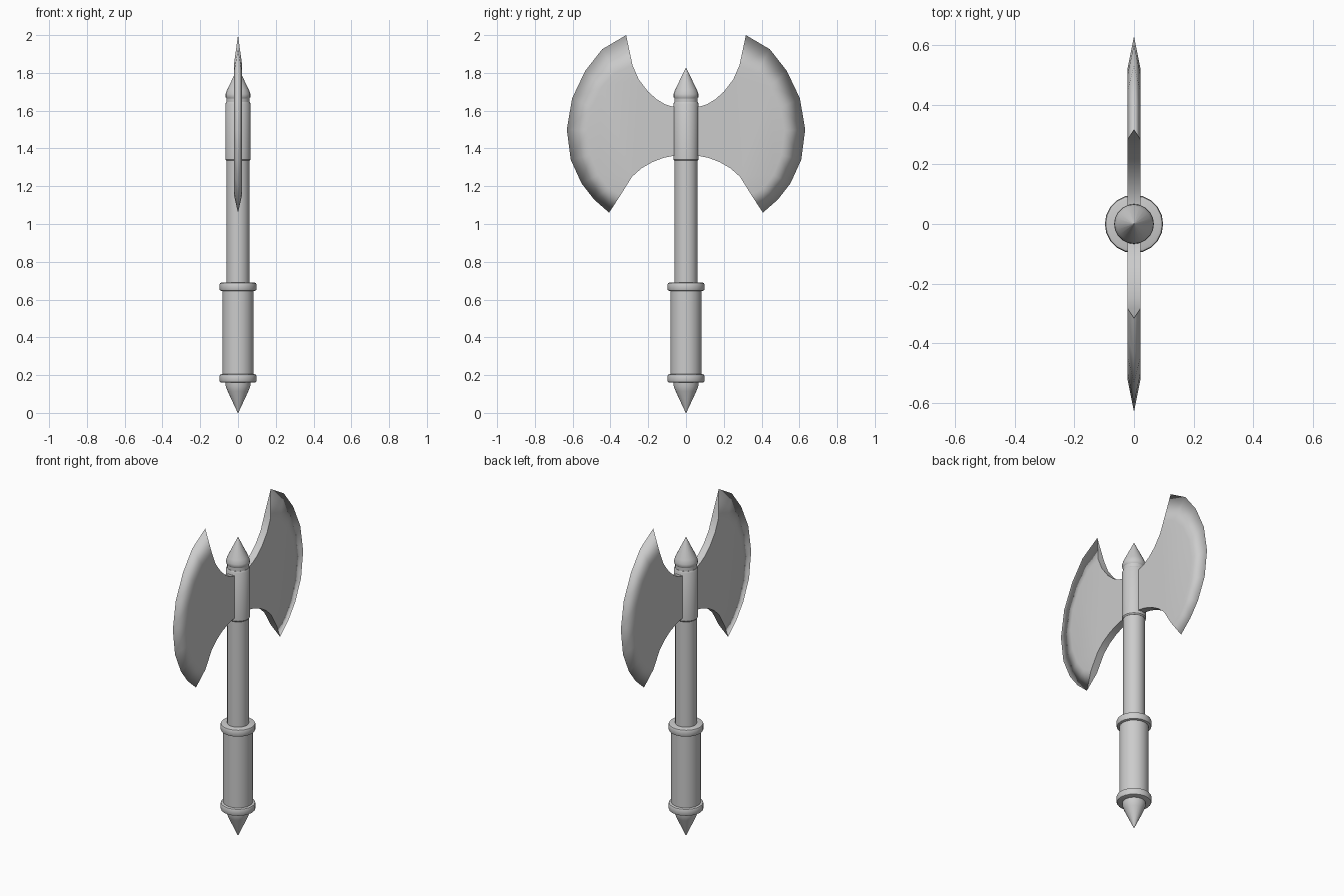
import bpy, bmesh, math

if "Cube" in bpy.data.objects:
    bpy.data.objects.remove(bpy.data.objects["Cube"])

SIDES = 20


def finish(name, bm, angle=35):
    mesh = bpy.data.meshes.new(name)
    bm.to_mesh(mesh)
    bm.free()
    obj = bpy.data.objects.new(name, mesh)
    bpy.context.collection.objects.link(obj)
    mesh.shade_smooth()
    mesh.set_sharp_from_angle(angle=math.radians(angle))
    return obj


def lathe(name, profile):
    """Turn an (r, z) profile around z, closing both ends."""
    bm = bmesh.new()
    rings = []
    for r, z in profile:
        rings.append([bm.verts.new((r * math.cos(2 * math.pi * i / SIDES),
                                    r * math.sin(2 * math.pi * i / SIDES), z))
                      for i in range(SIDES)])
    for a, b in zip(rings, rings[1:]):
        for i in range(SIDES):
            j = (i + 1) % SIDES
            bm.faces.new((a[i], a[j], b[j], b[i]))
    bm.faces.new(rings[0])
    bm.faces.new(rings[-1])
    bmesh.ops.remove_doubles(bm, verts=bm.verts, dist=1e-5)
    bmesh.ops.dissolve_degenerate(bm, edges=bm.edges, dist=1e-6)
    bmesh.ops.recalc_face_normals(bm, faces=bm.faces)
    return finish(name, bm)


# Handle parts
lathe("pommel_spike", [(0.0015, 0), (0.055, 0.115), (0.065, 0.142), (0.065, 0.17)])
lathe("grip", [(0.082, 0.19), (0.082, 0.66)])
for name, z in (("lower_ring", 0.16), ("upper_ring", 0.645)):
    lathe(name, [(0.086, z), (0.095, z + 0.003), (0.098, z + 0.010), (0.098, z + 0.035),
                 (0.095, z + 0.042), (0.086, z + 0.045)])
lathe("shaft", [(0.061, 0.67), (0.061, 1.68)])
lathe("head_collar", [(0.062, 1.335), (0.067, 1.342), (0.067, 1.635), (0.062, 1.645)])
lathe("top_spike", [(0.060, 1.663), (0.066, 1.672), (0.066, 1.688), (0.058, 1.71), (0.0015, 1.826)])

# Double blade: one quarter (y > 0, x > 0), then mirrored
T = 0.022
edge = [(.317, 2.0), (.444, 1.925), (.534, 1.81), (.603, 1.665), (.631, 1.50),
        (.610, 1.34), (.553, 1.215), (.487, 1.13), (.407, 1.06)]
ridge = [(.283, 1.84), (.375, 1.80), (.445, 1.725), (.500, 1.615), (.521, 1.495),
         (.505, 1.365), (.463, 1.26), (.41, 1.19), (.345, 1.155)]
upper = [(0, 1.62), (.07, 1.621), (.11, 1.633), (.155, 1.66), (.20, 1.70), (.25, 1.765)]
lower = [(.286, 1.25), (.235, 1.295), (.18, 1.327), (.12, 1.35), (.07, 1.36), (0, 1.36)]

bm = bmesh.new()
E = [bm.verts.new((0, y, z)) for y, z in edge]
R = [bm.verts.new((T, y, z)) for y, z in ridge]
U = [bm.verts.new((T, y, z)) for y, z in upper]
L = [bm.verts.new((T, y, z)) for y, z in lower]
plate = bm.faces.new(U + R + L)
for i in range(len(E) - 1):
    bm.faces.new((R[i], E[i], E[i + 1], R[i + 1]))
for side, tip in ((U + [R[0]], E[0]), ([R[-1]] + L, E[-1])):
    mid = [bm.verts.new((0, v.co.y, v.co.z)) for v in side]
    for i in range(len(side) - 1):
        bm.faces.new((side[i], side[i + 1], mid[i + 1], mid[i]))
    k = -1 if tip is E[0] else 0
    bm.faces.new((side[k], tip, mid[k]))
bmesh.ops.recalc_face_normals(bm, faces=bm.faces)
bm.normal_update()
if plate.normal.x < 0:
    bmesh.ops.reverse_faces(bm, faces=bm.faces)
blade = finish("double_blade", bm)
mirror = blade.modifiers.new("mirror", 'MIRROR')
mirror.use_axis = (True, True, False)
mirror.merge_threshold = 0.0005
